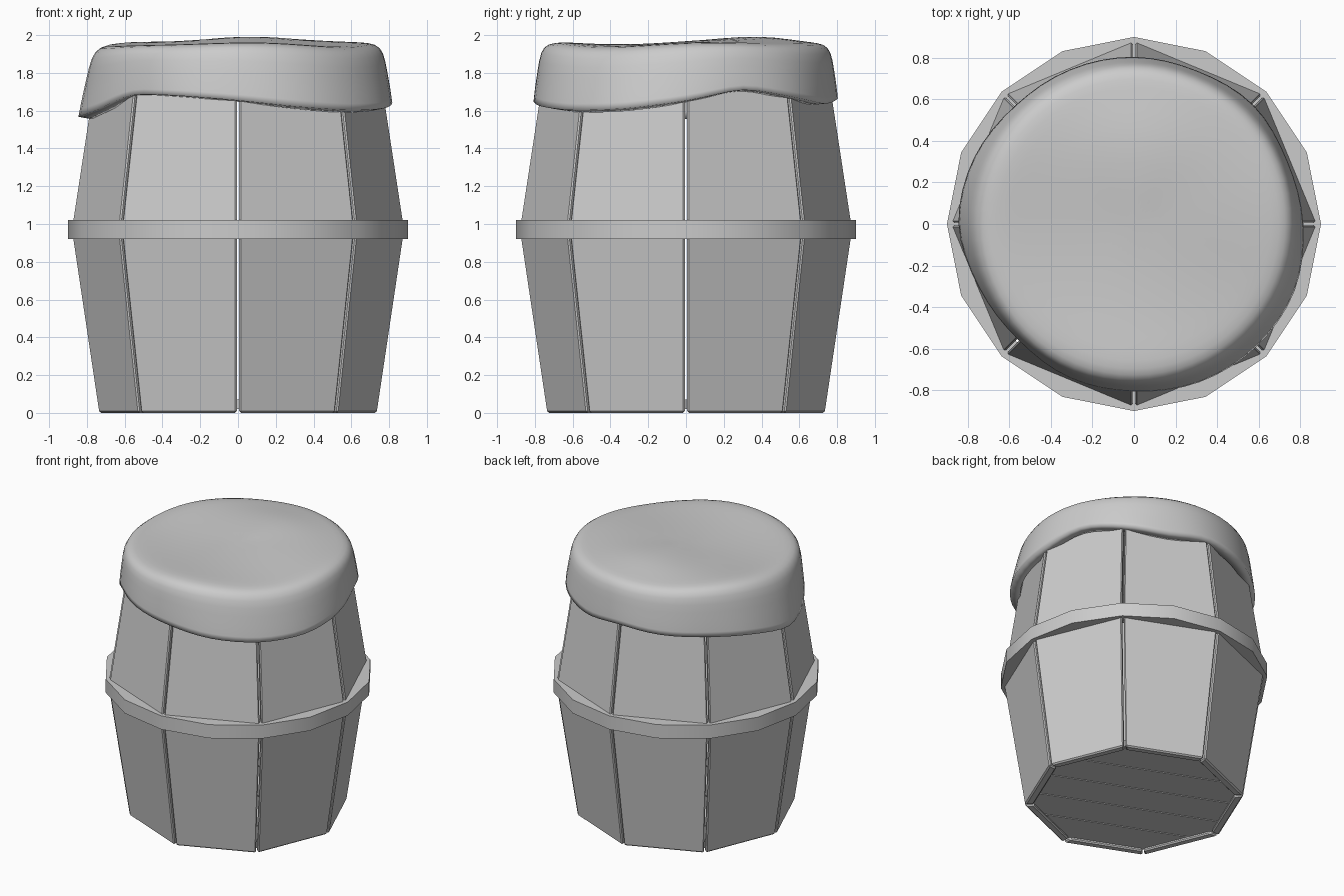
import bpy, bmesh
from math import sin, cos, pi, tau, floor
from mathutils import Vector

if "Cube" in bpy.data.objects:
    bpy.data.objects.remove(bpy.data.objects["Cube"])


def add_object(name, bm, smooth=None):
    bmesh.ops.recalc_face_normals(bm, faces=bm.faces)
    mesh = bpy.data.meshes.new(name)
    bm.to_mesh(mesh)
    bm.free()
    ob = bpy.data.objects.new(name, mesh)
    bpy.context.collection.objects.link(ob)
    if smooth is not None:
        bpy.ops.object.select_all(action='DESELECT')
        bpy.context.view_layer.objects.active = ob
        ob.select_set(True)
        bpy.ops.object.shade_smooth_by_angle(angle=smooth)
    return ob


def polar(r, a, z=0.0):
    return Vector((r * cos(a), r * sin(a), z))


def loft(bm, rings, closed):
    """Join equal vertex rings with quads; closed also joins last to first."""
    n = len(rings[0])
    pairs = list(zip(rings, rings[1:]))
    if closed:
        pairs.append((rings[-1], rings[0]))
    for a, b in pairs:
        for i in range(n):
            j = (i + 1) % n
            bm.faces.new((a[i], a[j], b[j], b[i]))


# Eight staves, each bent outward at the middle
GAP, THICK = 0.007, 0.06
for k in range(8):
    bm = bmesh.new()
    rings = []
    for r, z in ((0.74, 0.0), (0.885, 0.97), (0.74, 1.92)):
        ring = []
        for rad, side in ((r, 0), (r, 1), (r - THICK, 1), (r - THICK, 0)):
            a, b = polar(rad, k * pi / 4, z), polar(rad, (k + 1) * pi / 4, z)
            t = (b - a).normalized() * GAP
            ring.append(bm.verts.new(b - t if side else a + t))
        rings.append(ring)
    loft(bm, rings, False)
    bm.faces.new(rings[0])
    bm.faces.new(rings[-1])
    stave = add_object(f"stave_{k + 1}", bm)
    bev = stave.modifiers.new("edge_bevel", 'BEVEL')
    bev.width, bev.segments, bev.limit_method = 0.009, 1, 'ANGLE'

# Sixteen-sided hoop around the middle
bm = bmesh.new()
hoop = [[bm.verts.new(polar(r, i * tau / 16, z)) for i in range(16)]
        for r, z in ((0.90, 0.92), (0.90, 1.02), (0.80, 1.02), (0.80, 0.92))]
loft(bm, hoop, True)
add_object("hoop", bm, pi / 6)

# Planked bottom and top, cut from octagons parallel to one stave
PLANKS = 5
normal = polar(1, 3 * pi / 8)
for part, r, z in (("bottom", 0.70, 0.02), ("lid", 0.70, 1.82)):
    width = 2 * r * cos(pi / 8) / PLANKS
    for i in range(PLANKS):
        bm = bmesh.new()
        bm.faces.new([bm.verts.new(polar(r, k * pi / 4, z)) for k in range(8)])
        mid = (i - (PLANKS - 1) / 2) * width
        for s in (-1, 1):
            bmesh.ops.bisect_plane(
                bm, geom=bm.verts[:] + bm.edges[:] + bm.faces[:],
                plane_co=normal * (mid + s * (width / 2 - 0.004)),
                plane_no=normal * s, clear_outer=True)
        ext = bmesh.ops.extrude_face_region(bm, geom=bm.faces[:])
        moved = [v for v in ext["geom"] if isinstance(v, bmesh.types.BMVert)]
        bmesh.ops.translate(bm, verts=moved, vec=(0, 0, 0.05))
        add_object(f"{part}_plank_{i + 1}", bm)

# Draped cloth cover: hem height and radius every 22.5 degrees from +x
HEM_Z = (1.65, 1.72, 1.67, 1.63, 1.67, 1.64, 1.63, 1.61,
         1.56, 1.60, 1.69, 1.68, 1.655, 1.62, 1.60, 1.61)
HEM_R = (0.82, 0.80, 0.82, 0.80, 0.81, 0.81, 0.81, 0.84,
         0.855, 0.81, 0.79, 0.81, 0.81, 0.83, 0.84, 0.845)


def sample(table, t):
    i = floor(t)
    f = t - i
    f = f * f * (3 - 2 * f)
    return table[i % 16] * (1 - f) + table[(i + 1) % 16] * f


def top_z(x, y):
    return (1.957 + 0.014 * sin(5 * y + 1.5 * x) + 0.008 * cos(6 * x - 1.0)
            + 0.022 * (2.718 ** (-((x - 0.02) ** 2 * 12 + (y - 0.38) ** 2 * 25))))


SEG = 32
bm = bmesh.new()
rings = []
for r in (0.2, 0.4, 0.56, 0.67):
    pts = [polar(r, i * tau / SEG) for i in range(SEG)]
    rings.append([bm.verts.new((p.x, p.y, top_z(p.x, p.y))) for p in pts])
# f = way down the skirt, r = shoulder radius before blending to the hem
for f, r in ((0.03, 0.735), (0.15, 0.77), (0.5, 0.775), (0.8, 0.78), (1.0, 0.78)):
    ring = []
    for i in range(SEG):
        a = i * tau / SEG
        hem_r, hem_z = sample(HEM_R, i / 2), sample(HEM_Z, i / 2)
        rad = r + (hem_r - 0.78) * f
        p = polar(rad, a)
        tz = top_z(p.x * 0.9, p.y * 0.9)
        ring.append(bm.verts.new((p.x, p.y, tz * (1 - f) + hem_z * f)))
    rings.append(ring)
loft(bm, rings, False)
centre = bm.verts.new((0, 0, top_z(0, 0)))
for i in range(SEG):
    bm.faces.new((centre, rings[0][i], rings[0][(i + 1) % SEG]))
cloth = add_object("cloth_cover", bm, pi / 3)
sub = cloth.modifiers.new("soften", 'SUBSURF')
sub.levels = sub.render_levels = 1
sol = cloth.modifiers.new("thickness", 'SOLIDIFY')
sol.thickness, sol.offset = 0.07, -1
# keep the angle-based shading after the geometry modifiers
for m in [m for m in cloth.modifiers if m.type == 'NODES']:
    cloth.modifiers.move(cloth.modifiers.find(m.name), len(cloth.modifiers) - 1)
